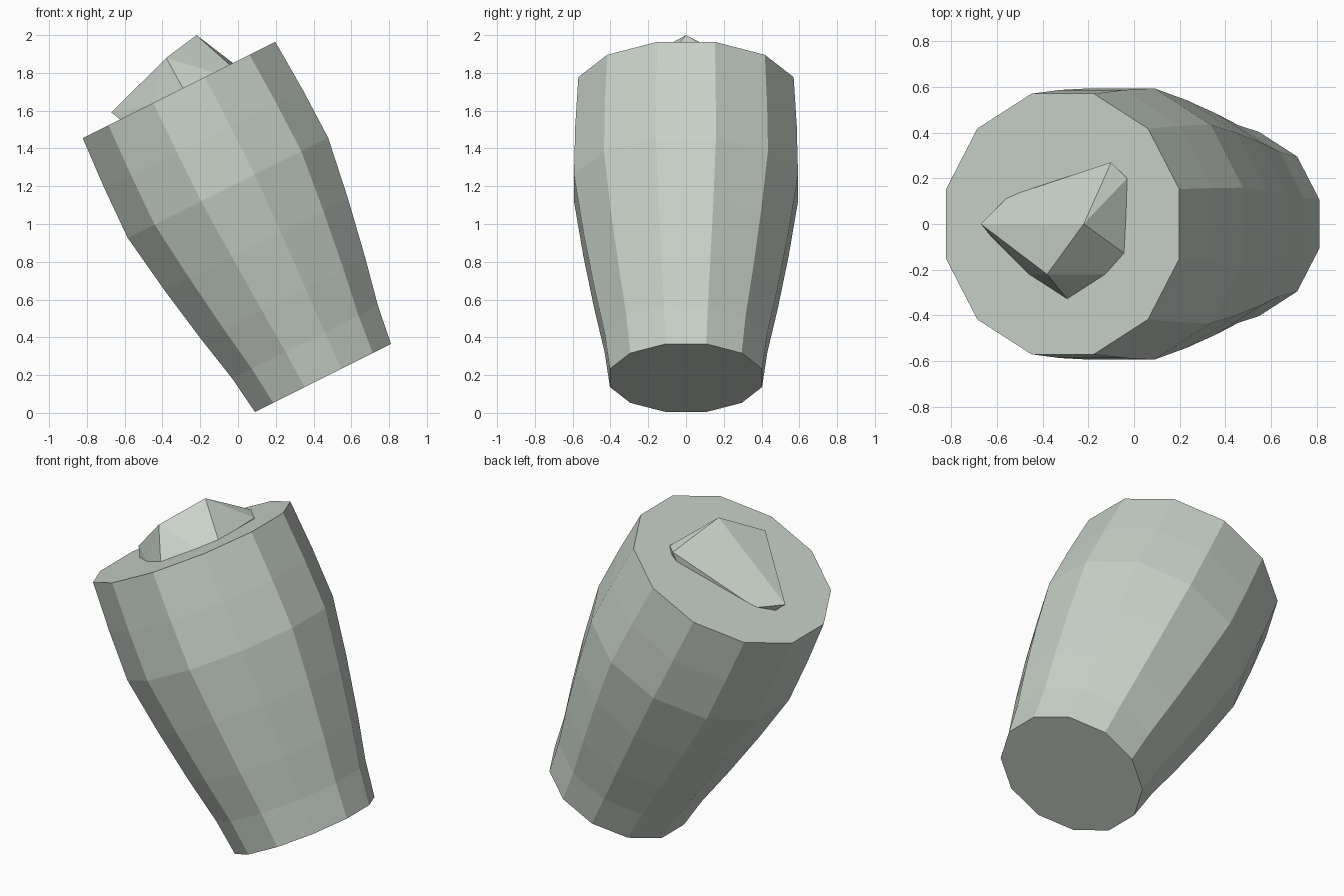
import bpy
import bmesh
import math
from mathutils import Matrix, Vector

if "Cube" in bpy.data.objects:
    bpy.data.objects.remove(bpy.data.objects["Cube"])

# One pale grey-green colour for everything
stone = bpy.data.materials.new("pale_grey_green")
stone.diffuse_color = (0.58, 0.64, 0.58, 1.0)
stone.use_nodes = True
stone.node_tree.nodes["Principled BSDF"].inputs["Base Color"].default_value = stone.diffuse_color


def make_object(name, bm):
    bmesh.ops.recalc_face_normals(bm, faces=bm.faces[:])
    mesh = bpy.data.meshes.new(name)
    bm.to_mesh(mesh)
    bm.free()
    mesh.materials.append(stone)
    obj = bpy.data.objects.new(name, mesh)
    bpy.context.collection.objects.link(obj)
    return obj


# Leaning twelve-sided barrel: (height along axis, radius)
SIDES = 12
PROFILE = [(0, 0.417), (0.21, 0.446), (0.47, 0.502), (0.79, 0.562),
           (1.125, 0.614), (1.415, 0.607), (1.704, 0.59)]
TILT = math.atan(0.5)
lean = Matrix.Translation((0.45, 0, 0.185)) @ Matrix.Rotation(-TILT, 4, 'Y')

bm = bmesh.new()
rings = []
for height, radius in PROFILE:
    ring = []
    for i in range(SIDES):
        a = 2 * math.pi * (i + 0.5) / SIDES
        point = Vector((radius * math.cos(a), radius * math.sin(a), height))
        ring.append(bm.verts.new(lean @ point))
    rings.append(ring)
for low, high in zip(rings, rings[1:]):
    for i in range(SIDES):
        j = (i + 1) % SIDES
        bm.faces.new((low[i], low[j], high[j], high[i]))
bm.faces.new(rings[0][::-1])
bm.faces.new(rings[-1])
make_object("barrel", bm)


# Faceted shard rising out of the sloping top
def lid_height(x):
    return 1.71 + 0.5 * (x + 0.31)


FOOT = [(-0.62, -0.06), (-0.46, -0.22), (-0.29, -0.33), (-0.12, -0.22),
        (-0.04, -0.13), (-0.03, 0.20), (-0.07, 0.24), (-0.12, 0.26),
        (-0.55, 0.12), (-0.62, 0.03)]
RAISED = [(-0.67, 0, 1.59), (-0.38, -0.22, 1.88), (-0.22, 0, 2.0),
          (-0.10, 0.27, 1.86), (-0.03, 0.20, 1.855)]

bm = bmesh.new()
for x, y in FOOT:
    bm.verts.new((x, y, lid_height(x) - 0.005))
for p in RAISED:
    bm.verts.new(p)
hull = bmesh.ops.convex_hull(bm, input=bm.verts[:])
loose = {v for v in hull["geom_interior"] + hull["geom_unused"]
         if isinstance(v, bmesh.types.BMVert)}
bmesh.ops.delete(bm, geom=list(loose), context='VERTS')
bmesh.ops.dissolve_limit(bm, angle_limit=math.radians(2),
                         verts=bm.verts[:], edges=bm.edges[:])
make_object("top_shard", bm)
